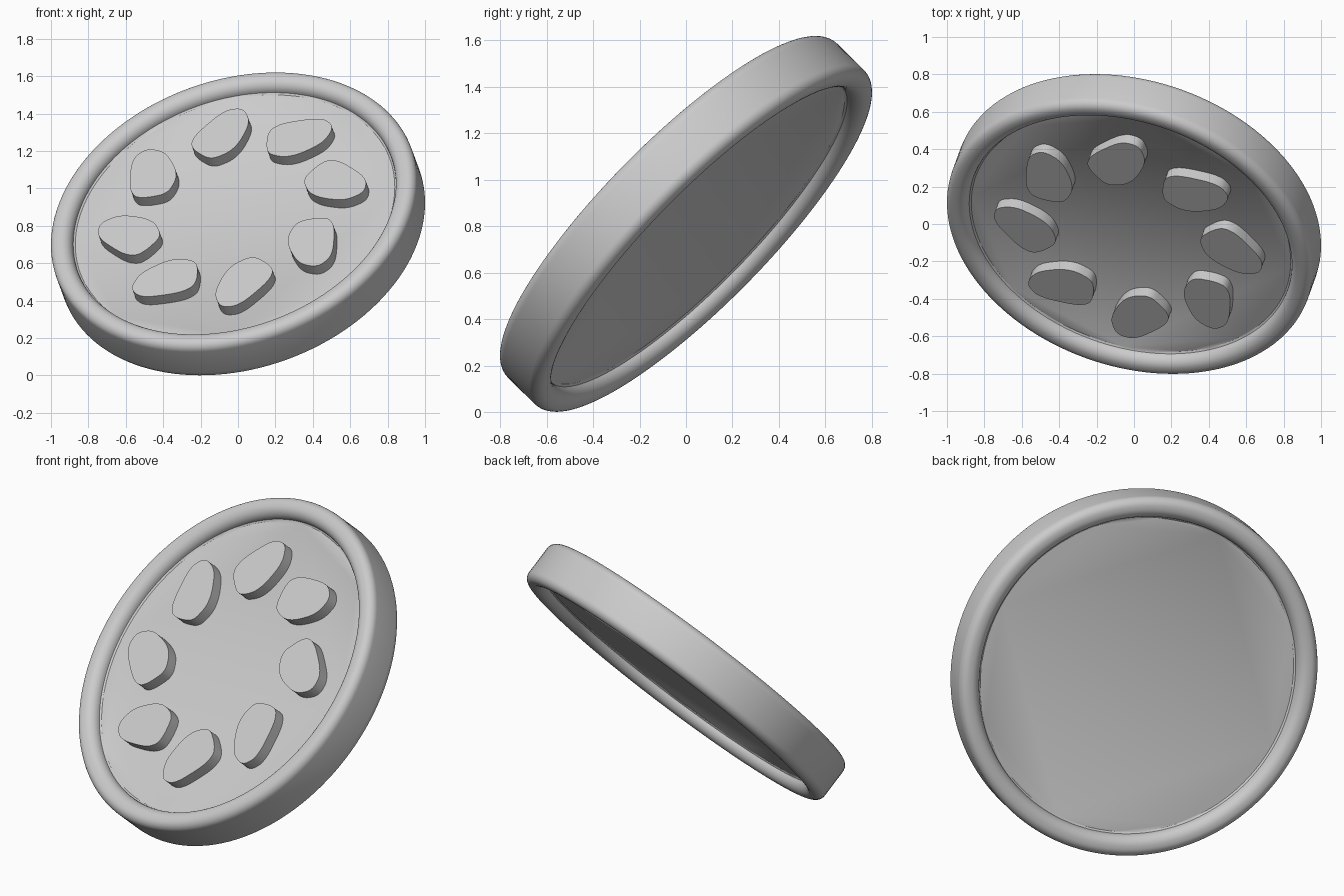
import bpy, bmesh
from math import sin, cos, pi, radians
from mathutils import Vector, Matrix

if "Cube" in bpy.data.objects:
    bpy.data.objects.remove(bpy.data.objects["Cube"])

# Tilted frame of the disc: columns are in-plane right, in-plane up, face normal
n = Vector((-0.25, -0.69, 0.68)).normalized()
e1 = (Vector((1, 0, 0)) - n * n.x).normalized()
e2 = n.cross(e1)
frame = Matrix.Translation((0, 0, 0.81)) @ Matrix((e1, e2, n)).transposed().to_4x4()

FLOOR = 0.063   # half thickness of the plate
TOP = 0.13      # half height of the rim
RADIUS = 1.01


def finish(bm, name, angle=35):
    bmesh.ops.recalc_face_normals(bm, faces=bm.faces[:])
    me = bpy.data.meshes.new(name)
    bm.to_mesh(me)
    bm.free()
    ob = bpy.data.objects.new(name, me)
    bpy.context.collection.objects.link(ob)
    ob.matrix_world = frame
    bpy.ops.object.select_all(action='DESELECT')
    ob.select_set(True)
    bpy.context.view_layer.objects.active = ob
    bpy.ops.object.shade_smooth_by_angle(angle=radians(angle))
    return ob


def arc(cx, cz, rx, rz, a0, a1, steps=8):
    return [(cx + rx * cos(radians(a0 + (a1 - a0) * i / steps)),
             cz + rz * sin(radians(a0 + (a1 - a0) * i / steps))) for i in range(steps + 1)]


# Round plate with a rolled rim, recessed on both faces
half = [(0.882, FLOOR)] + arc(0.952, 0.07, 0.06, 0.06, 180, 90)
half += arc(RADIUS - 0.048, TOP - 0.048, 0.048, 0.048, 90, 0)
profile = half + [(r, -z) for r, z in reversed(half)]
bm = bmesh.new()
seg = 128
rings = [[bm.verts.new((r * cos(2 * pi * i / seg), r * sin(2 * pi * i / seg), z))
          for i in range(seg)] for r, z in profile]
for a, b in zip(rings, rings[1:]):
    for i in range(seg):
        j = (i + 1) % seg
        bm.faces.new((a[i], a[j], b[j], b[i]))
bm.faces.new(rings[0])
bm.faces.new(rings[-1])
finish(bm, "rimmed_plate")

# Pebble outline, corners rounded by cutting
outline = [(-.23, .53), (-.198, .605), (-.04, .745), (.065, .732), (.1, .62),
           (.045, .485), (-.015, .42), (-.118, .39), (-.2, .47)]
pts = [Vector(p) for p in outline]
for _ in range(3):
    cut = []
    for p, q in zip(pts, pts[1:] + pts[:1]):
        cut += [p.lerp(q, 0.22), p.lerp(q, 0.78)]
    pts = cut

# Ring of eight raised pebbles on the front face
for k in range(8):
    rot = Matrix.Rotation(k * pi / 4, 2)
    bm = bmesh.new()
    low, high = [[bm.verts.new((*(rot @ p), z)) for p in pts] for z in (FLOOR - 0.01, 0.128)]
    for i in range(len(pts)):
        j = (i + 1) % len(pts)
        bm.faces.new((low[i], low[j], high[j], high[i]))
    bm.faces.new(high)
    bm.faces.new(low)
    finish(bm, f"pebble_{k + 1}", 40)
